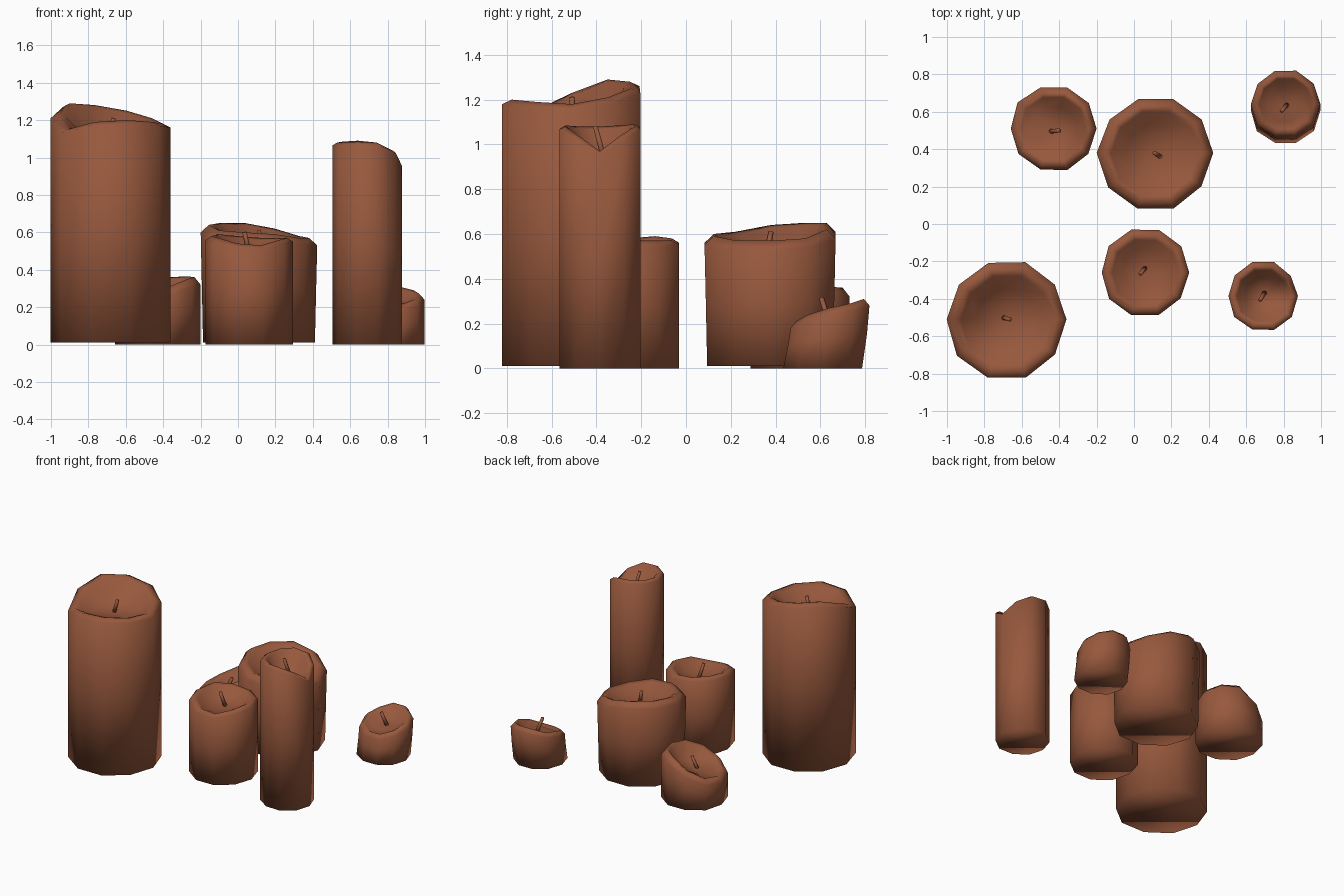
import bpy, bmesh, math, random
from mathutils import Vector

cube = bpy.data.objects.get("Cube")
if cube:
    bpy.data.objects.remove(cube, do_unlink=True)

random.seed(4)
SIDES = 10

wax = bpy.data.materials.new("brown_wax")
wax.use_nodes = True
WAX_COLOUR = (0.31, 0.098, 0.046, 1)
wax.diffuse_color = WAX_COLOUR
wax.node_tree.nodes["Principled BSDF"].inputs["Base Color"].default_value = WAX_COLOUR


def finish(name, bm):
    bmesh.ops.recalc_face_normals(bm, faces=bm.faces[:])
    mesh = bpy.data.meshes.new(name)
    bm.to_mesh(mesh)
    bm.free()
    mesh.materials.append(wax)
    for poly in mesh.polygons:
        poly.use_smooth = True
    obj = bpy.data.objects.new(name, mesh)
    bpy.context.collection.objects.link(obj)


def candle(name, x, y, radius, rim, floor, drop=0.03, lean=0.0, taper=1.0, base=0.0):
    """Faceted body with an uneven rim and a melted pool; rim heights run round from +x."""
    bm = bmesh.new()
    wobble = [random.uniform(0.985, 1.035) for _ in range(SIDES)]

    def ring(scale, heights, shift=0.0):
        verts = []
        for i in range(SIDES):
            a = math.tau * i / SIDES
            r = radius * scale * wobble[i]
            verts.append(bm.verts.new((x + r * math.cos(a), y + shift + r * math.sin(a), heights[i])))
        return verts

    pool = [0.75 * floor + 0.25 * h for h in rim]
    rings = [
        ring(taper, [base] * SIDES, -lean),
        ring((1 + taper) / 2, [h * 0.5 for h in rim]),
        ring(1.0, [h - drop for h in rim], lean * 0.5),
        ring(0.86, rim, lean * 0.5),
        ring(0.76, [h - 0.012 for h in rim], lean * 0.5),
        ring(0.52, pool, lean * 0.5),
    ]
    for lower, upper in zip(rings, rings[1:]):
        for i in range(SIDES):
            j = (i + 1) % SIDES
            bm.faces.new((lower[i], lower[j], upper[j], upper[i]))
    bm.faces.new(rings[0])
    centre = bm.verts.new((x, y, floor))
    for i in range(SIDES):
        bm.faces.new((rings[-1][i], rings[-1][(i + 1) % SIDES], centre))
    finish(name, bm)


def wick(name, start, end, radius=0.014):
    """Short leaning six-sided stick."""
    a, b = Vector(start), Vector(end)
    axis = b - a
    bm = bmesh.new()
    bmesh.ops.create_cone(bm, cap_ends=True, segments=6, radius1=radius,
                          radius2=radius * 0.85, depth=axis.length)
    bmesh.ops.rotate(bm, verts=bm.verts, matrix=axis.to_track_quat('Z', 'Y').to_matrix())
    bmesh.ops.translate(bm, verts=bm.verts, vec=(a + b) / 2)
    finish(name, bm)


# Large pillar at the front right
candle("large_pillar_candle", -0.68, -0.51, 0.32,
       [1.18, 1.21, 1.25, 1.28, 1.29, 1.23, 1.15, 1.19, 1.2, 1.19], 1.11, drop=0.02, base=0.01)
wick("large_pillar_wick", (-0.70, -0.50, 1.10), (-0.665, -0.51, 1.21))

# Wide candle in the middle
candle("wide_candle", 0.115, 0.38, 0.305,
       [0.57, 0.58, 0.62, 0.65, 0.65, 0.64, 0.61, 0.6, 0.59, 0.57], 0.52,
       drop=0.04, taper=0.96, base=0.01)
wick("wide_wick", (0.14, 0.36, 0.51), (0.11, 0.38, 0.61))

# Medium candle in front of it
candle("medium_candle", 0.06, -0.26, 0.235,
       [0.57, 0.57, 0.57, 0.58, 0.59, 0.58, 0.57, 0.54, 0.53, 0.56], 0.49, drop=0.02)
wick("medium_wick", (0.06, -0.235, 0.48), (0.035, -0.265, 0.60))

# Slim tall candle
candle("slim_candle", 0.69, -0.385, 0.185,
       [0.97, 1.04, 1.08, 1.09, 1.085, 1.08, 1.08, 1.085, 1.08, 1.04], 0.94, drop=0.015)
wick("slim_wick", (0.70, -0.365, 0.93), (0.675, -0.405, 1.08))

# Two short stubs at the back, each with a sloping top
candle("left_stub_candle", 0.81, 0.63, 0.185,
       [0.27, 0.29, 0.31, 0.31, 0.28, 0.26, 0.23, 0.21, 0.21, 0.24], 0.215, lean=0.022)
wick("left_stub_wick", (0.82, 0.64, 0.20), (0.79, 0.605, 0.315))

candle("right_stub_candle", -0.43, 0.51, 0.23,
       [0.36, 0.365, 0.36, 0.29, 0.23, 0.21, 0.22, 0.26, 0.31, 0.35], 0.22, drop=0.04)
wick("right_stub_wick", (-0.45, 0.495, 0.20), (-0.40, 0.50, 0.30))
